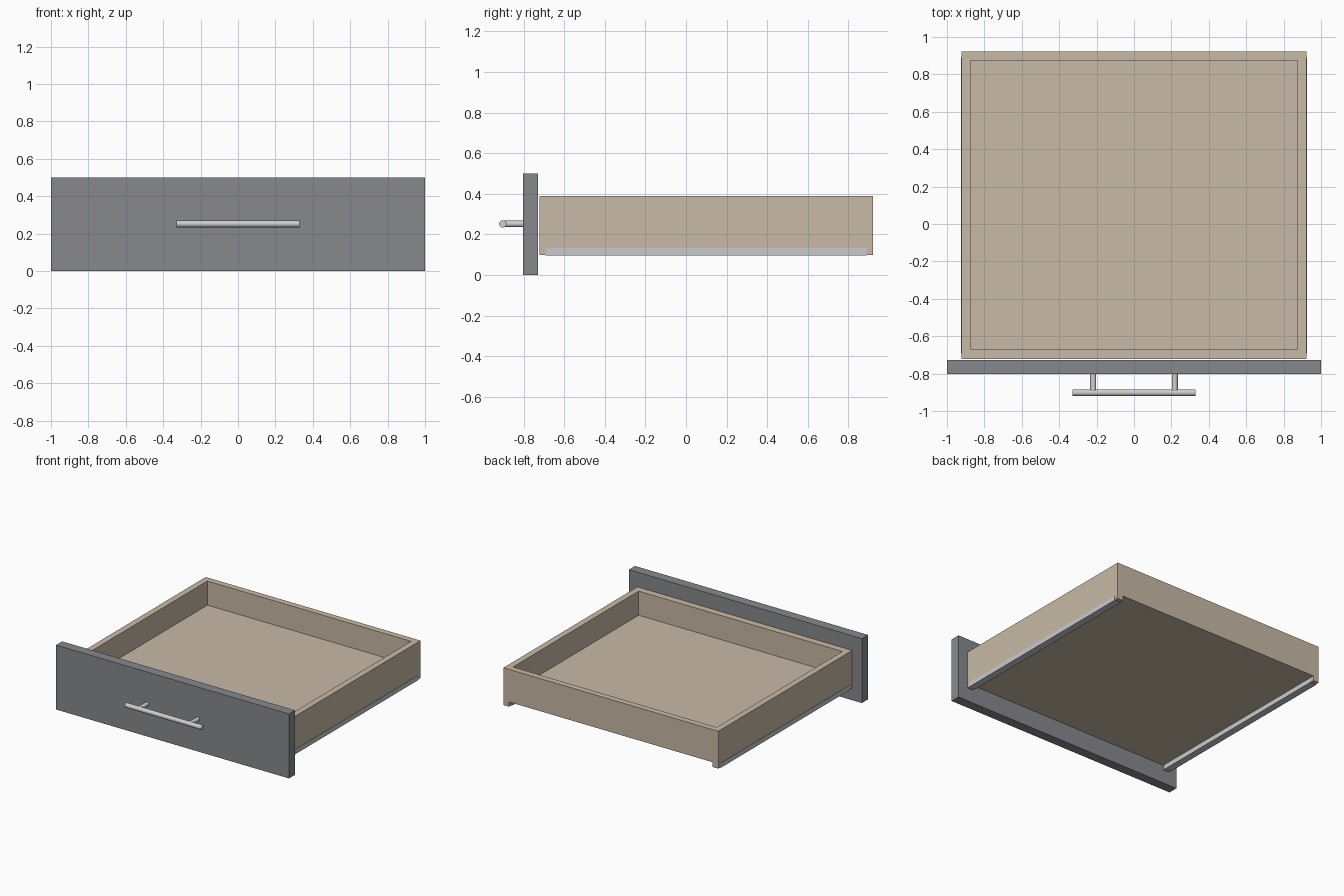
import bpy
import math

if "Cube" in bpy.data.objects:
    bpy.data.objects.remove(bpy.data.objects["Cube"])


def material(name, rgb):
    m = bpy.data.materials.new(name)
    m.diffuse_color = (*rgb, 1)
    m.use_nodes = True
    m.node_tree.nodes["Principled BSDF"].inputs["Base Color"].default_value = m.diffuse_color
    return m


GREY = material("slate grey", (0.245, 0.25, 0.265))
WOOD = material("pale wood", (0.58, 0.49, 0.38))
RAIL = material("rail grey", (0.58, 0.59, 0.61))
STEEL = material("brushed steel", (0.62, 0.62, 0.62))


def box(name, lo, hi, mat):
    """Box between two opposite corners."""
    bpy.ops.mesh.primitive_cube_add(size=1)
    ob = bpy.context.object
    ob.name = name
    ob.scale = [b - a for a, b in zip(lo, hi)]
    ob.location = [(a + b) / 2 for a, b in zip(lo, hi)]
    bpy.ops.object.transform_apply(location=True, rotation=True, scale=True)
    ob.data.materials.append(mat)
    return ob


def rod(name, centre, radius, length, rotation):
    """Smooth steel cylinder."""
    bpy.ops.mesh.primitive_cylinder_add(vertices=32, radius=radius, depth=length,
                                        location=centre, rotation=rotation)
    ob = bpy.context.object
    ob.name = name
    ob.data.materials.append(STEEL)
    bpy.ops.object.shade_smooth_by_angle(angle=math.radians(40))
    return ob


OUT, INN = 0.922, 0.874          # outer and inner half width of the tray
FRONT, BACK = -0.721, 0.921      # tray depth
LOW, BASE, FLOOR, TOP = 0.10, 0.137, 0.203, 0.39

# Front panel
box("front_panel", (-1, -0.803, 0), (1, -0.728, 0.5), GREY)

# Tray: end walls and floor sit higher than the side walls
box("tray_front_wall", (-INN, FRONT, BASE), (INN, -0.668, TOP), WOOD)
box("tray_back_wall", (-INN, 0.873, BASE), (INN, BACK, TOP), WOOD)
box("tray_floor", (-INN, -0.668, BASE), (INN, 0.873, FLOOR), WOOD)

for side, s in (("left", -1), ("right", 1)):
    # Side wall and the runner wrapped round its lower edge
    xs = sorted((s * INN, s * OUT))
    box(f"tray_{side}_wall", (xs[0], FRONT, LOW), (xs[1], BACK, TOP), WOOD)
    xs = sorted((s * (INN - 0.003), s * (OUT + 0.003)))
    box(f"{side}_runner", (xs[0], -0.692, 0.097), (xs[1], 0.89, 0.133), RAIL)
    # Handle post
    rod(f"{side}_handle_post", (s * 0.218, -0.848, 0.252), 0.016, 0.095, (math.pi / 2, 0, 0))

# Handle bar
rod("handle_bar", (0, -0.902, 0.252), 0.018, 0.656, (0, math.pi / 2, 0))
